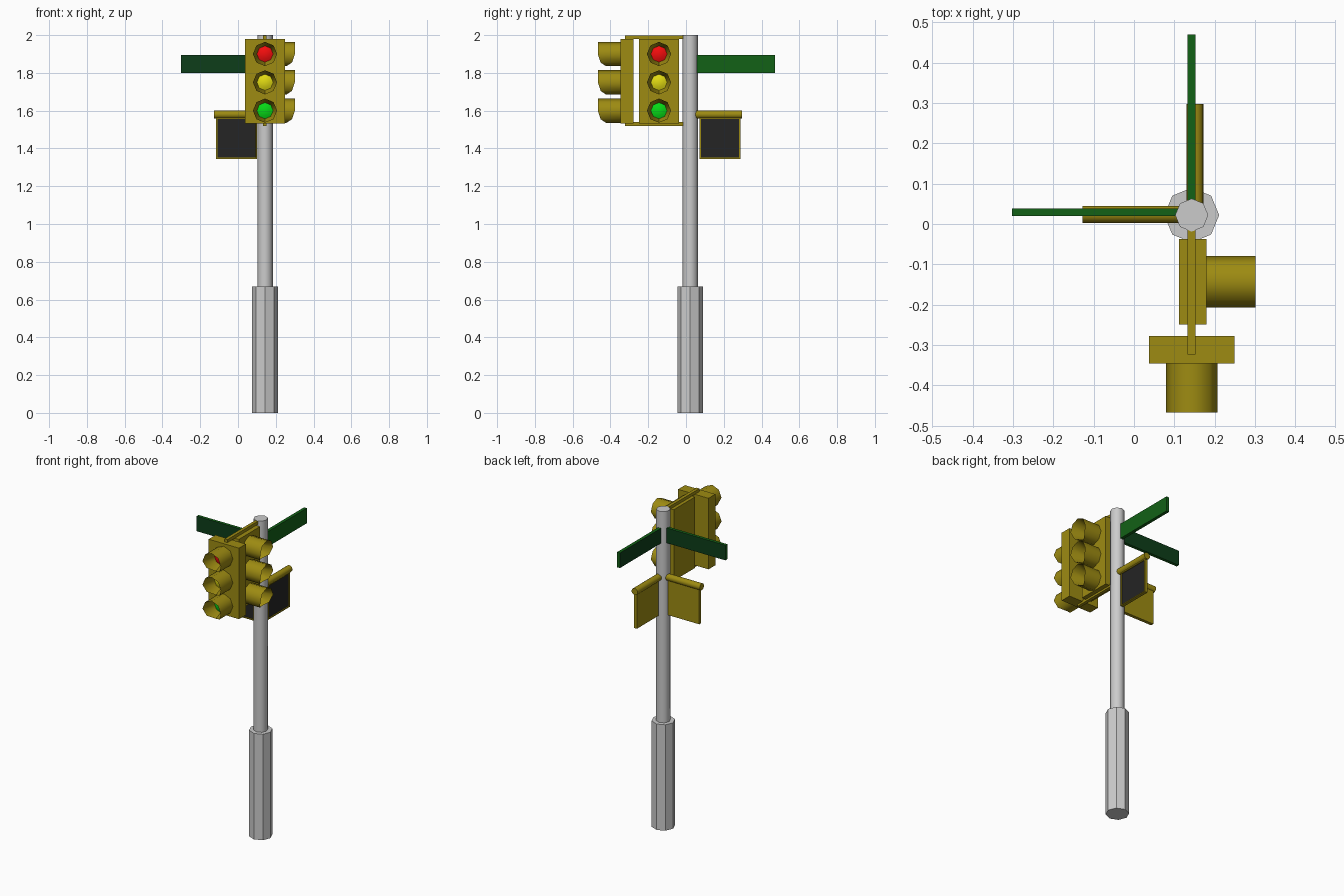
import bpy, bmesh, math
from mathutils import Matrix, Vector

if "Cube" in bpy.data.objects:
    bpy.data.objects.remove(bpy.data.objects["Cube"])

PX, PY = 0.143, 0.022  # pole axis


def mat(name, rgb):
    m = bpy.data.materials.new(name)
    m.diffuse_color = (*rgb, 1)
    m.use_nodes = True
    m.node_tree.nodes["Principled BSDF"].inputs["Base Color"].default_value = m.diffuse_color
    return m


STEEL = mat("pole_steel", (0.55, 0.55, 0.55))
GOLD = mat("gold_paint", (0.34, 0.26, 0.006))
GREEN = mat("sign_green", (0.006, 0.12, 0.008))
DEEP = mat("sign_deep_green", (0.004, 0.048, 0.01))
DARK = mat("dark_screen", (0.018, 0.018, 0.018))
LAMPS = [("red", mat("red_lens", (0.9, 0.004, 0.004)), 1.90),
         ("yellow", mat("yellow_lens", (0.75, 0.7, 0.006)), 1.75),
         ("green", mat("green_lens", (0.002, 0.7, 0.008)), 1.60)]


def finish(bm, name, mats=(), smooth=None):
    bmesh.ops.recalc_face_normals(bm, faces=bm.faces)
    me = bpy.data.meshes.new(name)
    bm.to_mesh(me)
    bm.free()
    ob = bpy.data.objects.new(name, me)
    bpy.context.collection.objects.link(ob)
    for m in mats:
        me.materials.append(m)
    if smooth:
        bpy.ops.object.select_all(action='DESELECT')
        bpy.context.view_layer.objects.active = ob
        ob.select_set(True)
        bpy.ops.object.shade_smooth_by_angle(angle=math.radians(smooth))
    return ob


def box_bm(lo, hi):
    bm = bmesh.new()
    lo, hi = Vector(lo), Vector(hi)
    m = Matrix.Translation((lo + hi) / 2) @ Matrix.Diagonal((*(hi - lo), 1))
    bmesh.ops.create_cube(bm, size=1, matrix=m)
    bm.normal_update()
    return bm


def box(name, lo, hi, m):
    return finish(box_bm(lo, hi), name, [m])


def cylinder(name, a, b, r, sides, mats=(), smooth=None):
    a, b = Vector(a), Vector(b)
    bm = bmesh.new()
    rot = Vector((0, 0, 1)).rotation_difference(b - a).to_matrix().to_4x4()
    bmesh.ops.create_cone(bm, cap_ends=True, segments=sides, radius1=r, radius2=r,
                          depth=(b - a).length, matrix=Matrix.Translation((a + b) / 2) @ rot)
    return finish(bm, name, mats, smooth)


def ring(bm, r, depth_at):
    """Octagon in the xz plane, with a depth for each point's height."""
    pts = [(r * math.cos(i * math.pi / 4), r * math.sin(i * math.pi / 4)) for i in range(8)]
    return [bm.verts.new((x, depth_at(z / r), z)) for x, z in pts]


def bridge(bm, a, b):
    for i in range(8):
        bm.faces.new((a[i], a[(i + 1) % 8], b[(i + 1) % 8], b[i]))


def signal_head(prefix, x, y, angle):
    """Three-lamp head facing -y before rotation; (x, y) is the middle of its face."""
    place = Matrix.Translation((x, y, 0)) @ Matrix.Rotation(angle, 4, 'Z')
    box(prefix + "_housing", (-0.106, 0, 1.532), (0.106, 0.069, 1.98), GOLD).matrix_world = place
    for colour, m, z in LAMPS:
        # Hood: tube with a cut-back lower lip and an inside that narrows to the lens
        bm = bmesh.new()
        lip = lambda h: -0.121 + 0.043 * max(0, -h) ** 3
        back = ring(bm, 0.064, lambda h: 0)
        front = ring(bm, 0.064, lip)
        inner = ring(bm, 0.043, lambda h: -0.03)
        bridge(bm, back, front)
        bridge(bm, front, inner)
        bm.faces.new(inner)
        bm.faces.new(back)
        hood = finish(bm, f"{prefix}_{colour}_hood", [GOLD], 50)
        # Lens: shallow dome
        bm = bmesh.new()
        rim = ring(bm, 0.043, lambda h: -0.031)
        mid = ring(bm, 0.026, lambda h: -0.039)
        bridge(bm, rim, mid)
        tip = bm.verts.new((0, -0.043, 0))
        for i in range(8):
            bm.faces.new((mid[i], mid[(i + 1) % 8], tip))
        bm.faces.new(rim)
        lens = finish(bm, f"{prefix}_{colour}_lens", [m], 50)
        for ob in (hood, lens):
            ob.matrix_world = place @ Matrix.Translation((0, 0, z))


def walk_panel(name, lo, hi, facing):
    """Thin framed panel with a recessed dark screen on the facing side."""
    bm = box_bm(lo, hi)
    face = max(bm.faces, key=lambda f: f.normal.dot(Vector(facing)))
    bmesh.ops.inset_individual(bm, faces=[face], thickness=0.009, depth=0)
    bmesh.ops.inset_individual(bm, faces=[face], thickness=0.001, depth=-0.005)
    face.material_index = 1
    return finish(bm, name, [GOLD, DARK])


def street_sign(name, lo, hi, deep_sides):
    """Green blade whose listed sides are a deeper green."""
    bm = box_bm(lo, hi)
    for f in bm.faces:
        f.material_index = int(any(f.normal.dot(Vector(d)) > 0.9 for d in deep_sides))
    return finish(bm, name, [GREEN, DEEP])


# Pole
cylinder("pole_base", (PX, PY, 0), (PX, PY, 0.668), 0.068, 8, [STEEL])
cylinder("pole", (PX, PY, 0.6), (PX, PY, 2.0), 0.041, 8, [STEEL], 50)

# Signal heads and the rails that carry them
signal_head("front_signal", PX, -0.346, 0)
signal_head("side_signal", 0.18, -0.143, math.pi / 2)
for name, z in (("lower_rail", 1.52), ("upper_rail", 1.979)):
    box(name, (0.132, -0.323, z), (0.152, 0.0, z + 0.02), GOLD)

# Street name blades
street_sign("left_street_sign", (-0.302, 0.02, 1.80), (0.115, 0.039, 1.895),
            [(0, -1, 0), (0, 1, 0)])
street_sign("rear_street_sign", (0.132, 0.05, 1.80), (0.152, 0.47, 1.895), [(-1, 0, 0)])

# Pedestrian signals with round top bars
walk_panel("left_walk_panel", (-0.116, 0.014, 1.345), (0.101, 0.034, 1.562), (0, -1, 0))
cylinder("left_walk_bar", (-0.127, 0.024, 1.58), (0.115, 0.024, 1.58), 0.021, 16, [GOLD], 40)
walk_panel("rear_walk_panel", (0.141, 0.072, 1.345), (0.161, 0.288, 1.562), (1, 0, 0))
cylinder("rear_walk_bar", (0.151, 0.05, 1.58), (0.151, 0.297, 1.58), 0.021, 16, [GOLD], 40)
